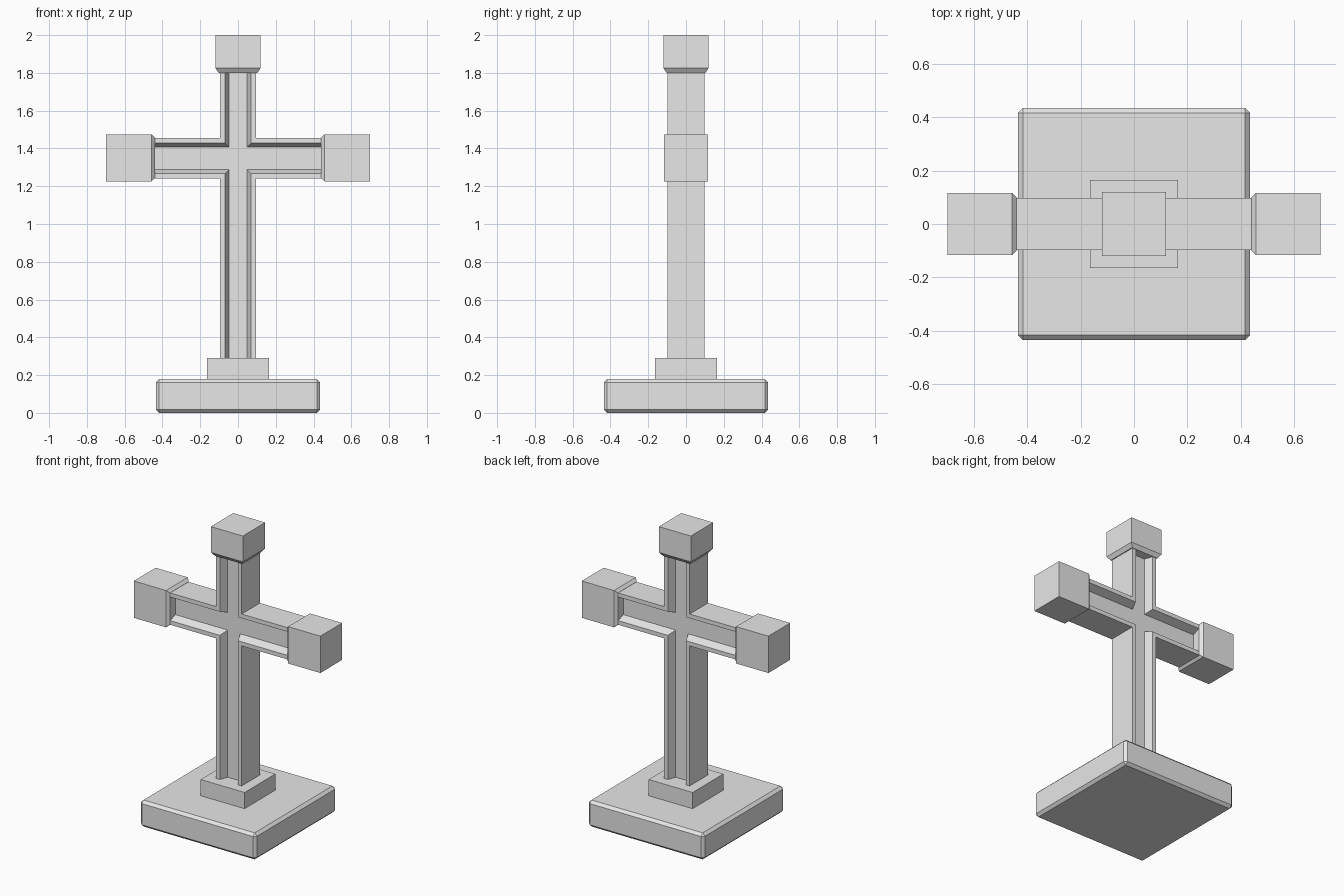
import bpy
import bmesh
from mathutils import Matrix, Vector

cube = bpy.data.objects.get("Cube")
if cube:
    bpy.data.objects.remove(cube, do_unlink=True)

stone = bpy.data.materials.new("grey_stone")
stone.use_nodes = True
stone.diffuse_color = (0.8, 0.8, 0.8, 1)
stone.node_tree.nodes["Principled BSDF"].inputs["Base Color"].default_value = (0.8, 0.8, 0.8, 1)


def finish(bm, name):
    bmesh.ops.recalc_face_normals(bm, faces=bm.faces)
    mesh = bpy.data.meshes.new(name)
    bm.to_mesh(mesh)
    bm.free()
    mesh.materials.append(stone)
    obj = bpy.data.objects.new(name, mesh)
    bpy.context.collection.objects.link(obj)
    return obj


def block(name, half, z0, z1, bevel=0):
    bm = bmesh.new()
    bmesh.ops.create_cube(bm, size=1, matrix=Matrix.Translation((0, 0, (z0 + z1) / 2))
                          @ Matrix.Diagonal((2 * half, 2 * half, z1 - z0, 1)))
    if bevel:
        bmesh.ops.bevel(bm, geom=bm.edges[:], offset=bevel, segments=1, affect='EDGES')
    return finish(bm, name)


def end_cap(name, start, length, taper, wide, deep, matrix):
    """Square cap along local z whose inner end narrows to the beam."""
    bm = bmesh.new()
    rings = []
    for z, shrink in ((start, 0.018), (start + taper, 0), (start + length, 0)):
        rings.append([bm.verts.new((sx * (wide - shrink), sy * (deep - shrink), z))
                      for sx, sy in ((-1, -1), (1, -1), (1, 1), (-1, 1))])
    for low, high in zip(rings, rings[1:]):
        for i in range(4):
            j = (i + 1) % 4
            bm.faces.new((low[i], low[j], high[j], high[i]))
    bm.faces.new(rings[0])
    bm.faces.new(rings[-1])
    bm.transform(matrix)
    return finish(bm, name)


# Stepped foot
block("base_slab", 0.435, 0, 0.18, 0.018)
block("pedestal", 0.165, 0.18, 0.29)

# Cross with a recessed channel on front and back
W, D, REACH = 0.096, 0.098, 0.6
LOW, ARM_LOW, ARM_HIGH, HIGH = 0.2, 1.24, 1.456, 1.9
half = [(W, LOW), (W, ARM_LOW), (REACH, ARM_LOW), (REACH, ARM_HIGH), (W, ARM_HIGH), (W, HIGH)]
outline = half + [(-x, z) for x, z in reversed(half)]
bm = bmesh.new()
front = bm.faces.new([bm.verts.new((x, -D, z)) for x, z in outline])
extruded = bmesh.ops.extrude_face_region(bm, geom=[front], use_keep_orig=True)
bmesh.ops.translate(bm, vec=Vector((0, 2 * D, 0)),
                    verts=[g for g in extruded["geom"] if isinstance(g, bmesh.types.BMVert)])
bmesh.ops.recalc_face_normals(bm, faces=bm.faces)
for face in [f for f in bm.faces if abs(f.normal.y) > 0.9]:
    bmesh.ops.inset_region(bm, faces=[face], thickness=0.028, use_even_offset=True)
    bmesh.ops.inset_region(bm, faces=[face], thickness=0.02, depth=-0.055, use_even_offset=True)
finish(bm, "cross_beams")

# Caps on the three ends
end_cap("top_cap", 1.80, 0.20, 0.025, 0.12, 0.12, Matrix())
for side, name in ((1, "left_arm_cap"), (-1, "right_arm_cap")):
    turn = Matrix.Translation((0, 0, 1.35)) @ Matrix.Rotation(side * 1.5707963, 4, 'Y')
    end_cap(name, 0.44, 0.26, 0.018, 0.125, 0.117, turn)
